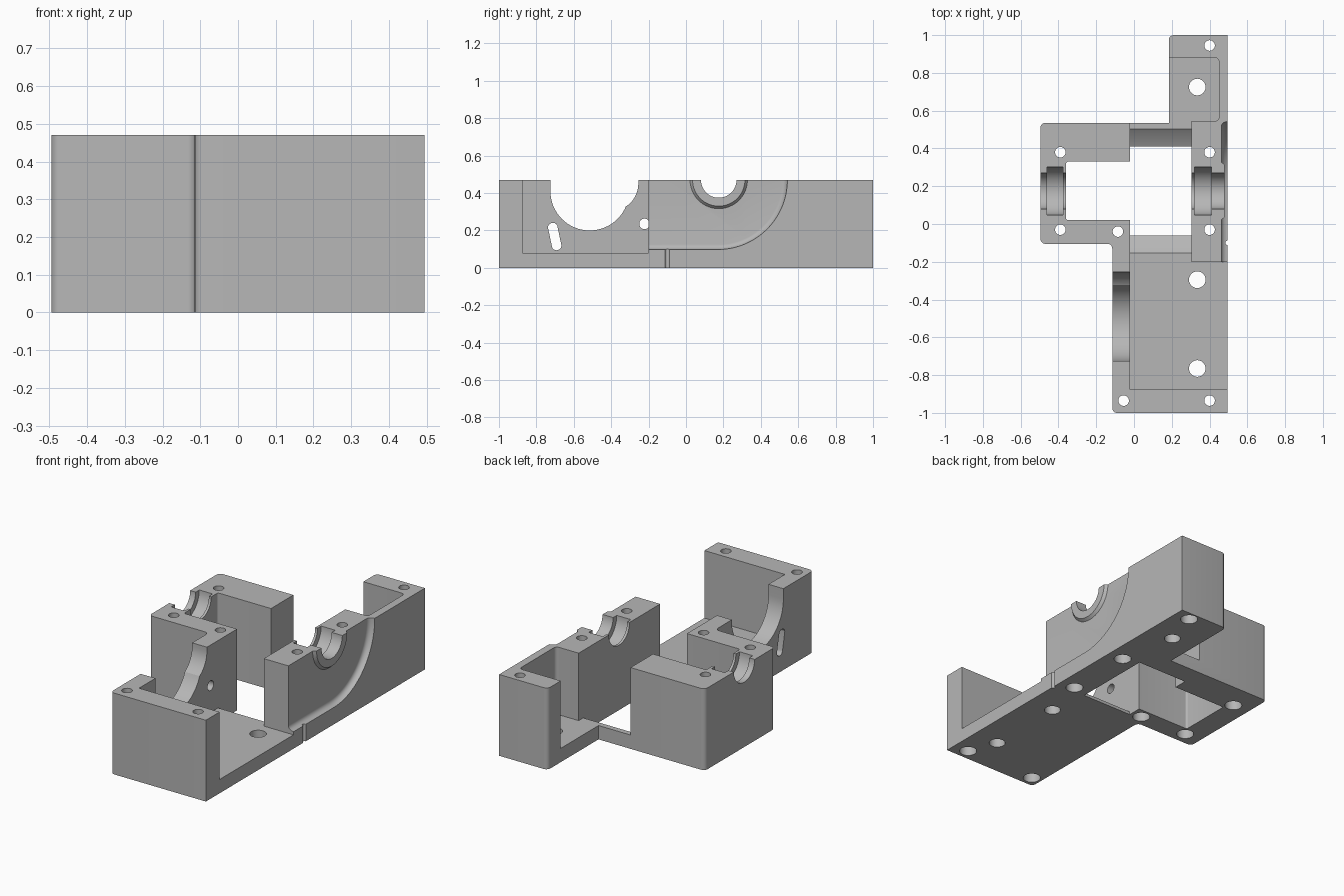
import bpy, bmesh
from math import sin, cos, pi

old = bpy.data.objects.get("Cube")
if old:
    bpy.data.objects.remove(old, do_unlink=True)

TOP, FLOOR, OVER = 0.47, 0.08, 0.7
AXLE_Y = 0.175

grey = bpy.data.materials.new("plain_grey")
grey.use_nodes = True
colour = (0.47, 0.47, 0.47, 1)
grey.diffuse_color = colour
grey.node_tree.nodes["Principled BSDF"].inputs["Base Color"].default_value = colour


def loft(name, layers, round_corner=None, radius=0.0):
    """Solid through matching loops of points, with optional rounded upright edges."""
    bm = bmesh.new()
    loops = [[bm.verts.new(p) for p in layer] for layer in layers]
    n = len(loops[0])
    for a, b in zip(loops, loops[1:]):
        for i in range(n):
            j = (i + 1) % n
            bm.faces.new((a[i], a[j], b[j], b[i]))
    bm.faces.new(loops[0][::-1])
    bm.faces.new(loops[-1])
    if radius:
        edges = [e for e in bm.edges
                 if abs(e.verts[0].co.z - e.verts[1].co.z) > 0.01 and round_corner(e.verts[0].co)]
        bmesh.ops.bevel(bm, geom=edges, offset=radius, segments=5,
                        profile=0.5, affect='EDGES')
    bmesh.ops.recalc_face_normals(bm, faces=bm.faces)
    mesh = bpy.data.meshes.new(name)
    bm.to_mesh(mesh)
    bm.free()
    mesh.materials.append(grey)
    ob = bpy.data.objects.new(name, mesh)
    bpy.context.collection.objects.link(ob)
    return ob


def block(x, y, z, radius=0.0):
    rect = [(x[0], y[0]), (x[1], y[0]), (x[1], y[1]), (x[0], y[1])]
    return loft("block_cutter", [[(px, py, h) for px, py in rect] for h in z],
                lambda co: True, radius)


def cross_rod(x0, x1, y, z, r0, r1=None, n=64):
    """Cylinder or cone lying along x."""
    r1 = r0 if r1 is None else r1
    return loft("cross_rod", [[(x, y + r * cos(2 * pi * i / n), z + r * sin(2 * pi * i / n))
                               for i in range(n)] for x, r in ((x0, r0), (x1, r1))])


def drill(x, y, z0, z1, r, n=32):
    return loft("drill", [[(x + r * cos(2 * pi * i / n), y + r * sin(2 * pi * i / n), z)
                           for i in range(n)] for z in (z0, z1)])


def combine(tool, operation='DIFFERENCE'):
    tool.hide_render = True
    mod = body.modifiers.new("combine", 'BOOLEAN')
    mod.operation, mod.solver, mod.object = operation, 'EXACT', tool
    bpy.context.view_layer.objects.active = body
    bpy.ops.object.modifier_apply(modifier=mod.name)
    bpy.data.objects.remove(tool, do_unlink=True)


# Housing body from its footprint
footprint = [(-.115, -1), (.495, -1), (.495, 1), (.185, 1),
             (.185, .535), (-.495, .535), (-.495, -.105), (-.115, -.105)]
body = loft("gearbox_housing", [[(x, y, z) for x, y in footprint] for z in (0, TOP)],
            lambda co: co.x < .4 and not (co.x > .1 and co.y < .9), 0.025)

# Motor bay, middle bay and rear bay
combine(block((-.02, .8), (-.875, -.2), (FLOOR, OVER)))
combine(block((-.02, .305), (-.3, .7), (FLOOR, OVER)))
combine(block((.1, .45), (.545, .88), (FLOOR, OVER), 0.02))

# Gear clearance sweep, floor window and side chamber
combine(cross_rod(-.02, .305, AXLE_Y, TOP, 0.51, n=128))
combine(block((-.02, .305), (-.06, .41), (-.1, OVER)))
combine(block((-.36, .1), (.02, .33), (-.1, OVER), 0.012))


# Recessed outer face of the axle block, with a coved border
def recess_outline(x, r):
    arc = [(x, AXLE_Y - .005 + r * sin(a), TOP - r * cos(a))
           for a in (pi / 2 * i / 32 for i in range(33))]
    return [(x, -.25, OVER), (x, -.25, TOP - r)] + arc + [(x, AXLE_Y - .005 + r, OVER)]


cove = [(.462 + .033 * (1 - cos(a)), .345 + .027 * sin(a))
        for a in (pi / 2 * i / 5 for i in range(6))]
combine(loft("recess_cutter", [recess_outline(x, r) for x, r in cove + [(.6, .372)]]))

# Raised collar round the right bearing
combine(cross_rod(.44, .478, AXLE_Y, TOP, .172, .14), 'UNION')
combine(block((.2, .8), (-.1, .5), (TOP, OVER)))

# Bearing seats and axle bores
for x0, x1, r in ((-.6, -.3, .095), (-.46, -.375, .128),
                  (.25, .6, .095), (.32, .41, .128)):
    combine(cross_rod(x0, x1, AXLE_Y, TOP, r))

# Motor cradle in the long wall
wall = (-.2, .05)
combine(cross_rod(-.2, -.019, -.515, .41, .21))
combine(block((-.2, -.019), (-.725, -.305), (.41, OVER)))
combine(cross_rod(-.2, -.019, -.4, .45, .145))
combine(block((-.2, -.019), (-.5, -.255), (.45, OVER)))

# Slanted slot and wire hole in the long wall
slot = []
for cy, cz, start in ((-.712, .215, 0), (-.692, .12, pi)):
    slot += [(cy + .026 * cos(start + pi * i / 12), cz + .026 * sin(start + pi * i / 12))
             for i in range(13)]
combine(loft("slot_cutter", [[(x, y, z) for y, z in slot] for x in wall]))
combine(cross_rod(*wall, -.222, .235, .028, n=32))

# Screw holes, with wider sockets underneath
for x, y in ((.4, .945), (.4, .38), (.4, -.03), (-.39, .38),
             (-.39, -.03), (-.085, -.04), (-.055, -.935), (.4, -.935)):
    combine(drill(x, y, -.1, OVER, .028))
    combine(drill(x, y, -.1, .1, .047))

# Mounting holes through the floor
for y in (.725, -.295, -.765):
    combine(drill(.335, y, -.1, .3, .044))

# Small upright notch in the right side
combine(drill(.495, -.1, -.1, .2, .012, 16))

# Smooth curves, sharp corners
bpy.ops.object.select_all(action='DESELECT')
body.select_set(True)
bpy.context.view_layer.objects.active = body
bpy.ops.object.shade_smooth_by_angle(angle=pi / 6)
